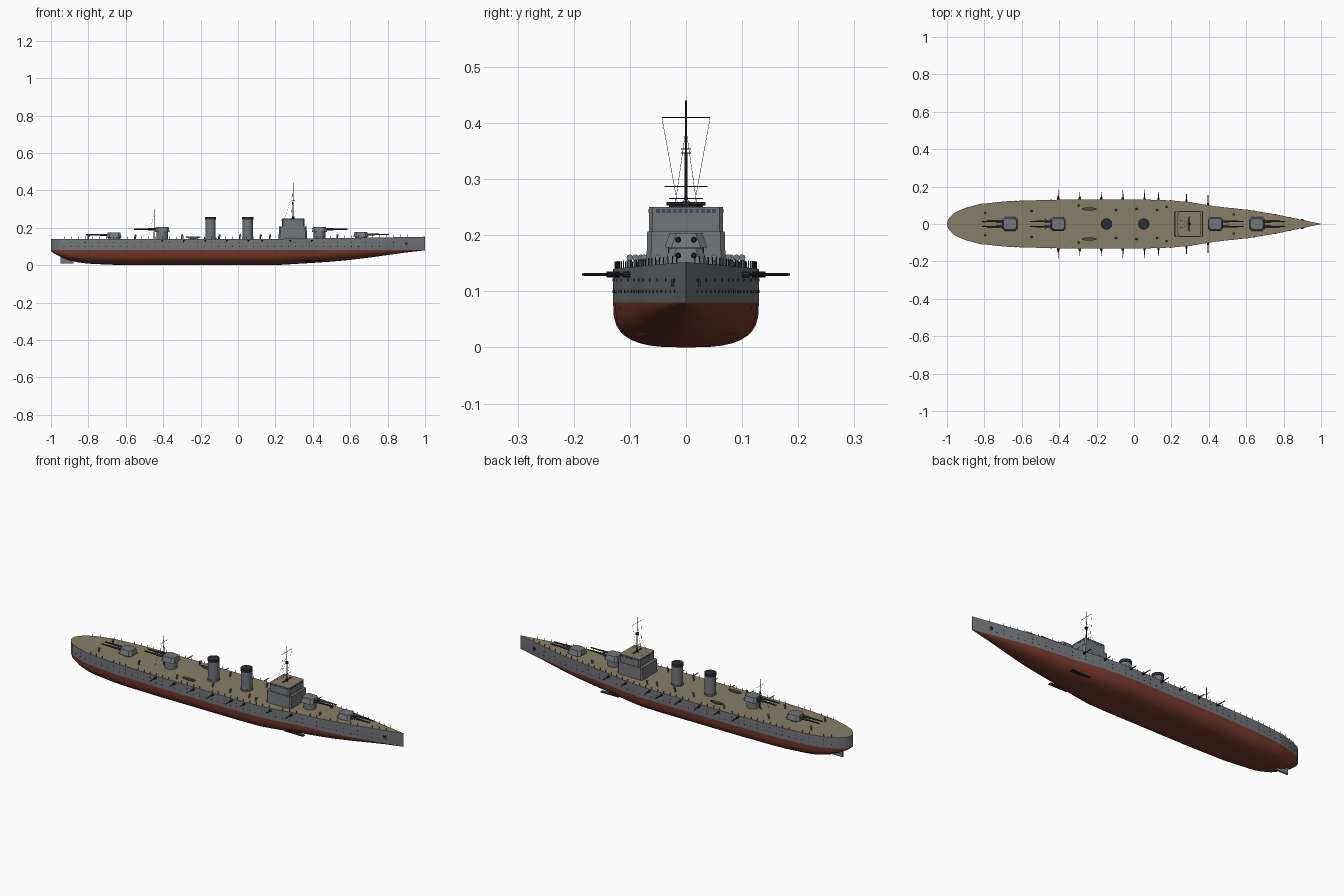
import bpy, bmesh, math
from mathutils import Vector, Matrix

if "Cube" in bpy.data.objects:
    bpy.data.objects.remove(bpy.data.objects["Cube"])


def mat(name, r, g, b):
    m = bpy.data.materials.new(name)
    m.diffuse_color = (r, g, b, 1)
    m.use_nodes = True
    m.node_tree.nodes["Principled BSDF"].inputs["Base Color"].default_value = m.diffuse_color
    return m


GREY = mat("naval_grey", 0.17, 0.18, 0.195)
RED = mat("antifouling_red", 0.18, 0.042, 0.025)
TAN = mat("deck_tan", 0.25, 0.21, 0.14)
DARK = mat("dark_metal", 0.022, 0.026, 0.03)
GLASS = mat("window_blue", 0.05, 0.08, 0.11)
WOOD = mat("boat_brown", 0.10, 0.075, 0.05)


def finish(bm, name, mats, smooth=None):
    bmesh.ops.recalc_face_normals(bm, faces=bm.faces)
    me = bpy.data.meshes.new(name)
    bm.to_mesh(me)
    bm.free()
    ob = bpy.data.objects.new(name, me)
    bpy.context.collection.objects.link(ob)
    for m in mats:
        me.materials.append(m)
    if smooth:
        bpy.context.view_layer.objects.active = ob
        ob.select_set(True)
        bpy.ops.object.shade_smooth_by_angle(angle=math.radians(smooth))
        ob.select_set(False)
    return ob


def rod(bm, a, b, r1, r2=None, n=8):
    """Cylinder or cone from point a to point b."""
    a, b = Vector(a), Vector(b)
    d = b - a
    m = Matrix.Translation((a + b) / 2) @ d.to_track_quat('Z', 'Y').to_matrix().to_4x4()
    bmesh.ops.create_cone(bm, cap_ends=True, segments=n, radius1=r1,
                          radius2=r1 if r2 is None else r2, depth=d.length, matrix=m)


def box(bm, c, s):
    bmesh.ops.create_cube(bm, size=1, matrix=Matrix.Translation(c) @ Matrix.Diagonal((*s, 1)))


def house(bm, x0, x1, hw, z0, z1, cut, tx=0, ty=0):
    """Block with cut corners, its top drawn in by tx and ty."""
    rings = []
    for z, ix, iy in ((z0, 0, 0), (z1, tx, ty)):
        a, b, w = x0 + ix, x1 - ix, hw - iy
        pts = [(a + cut, -w), (b - cut, -w), (b, -w + cut), (b, w - cut),
               (b - cut, w), (a + cut, w), (a, w - cut), (a, -w + cut)]
        rings.append([bm.verts.new((x, y, z)) for x, y in pts])
    for i in range(8):
        j = (i + 1) % 8
        bm.faces.new((rings[0][i], rings[0][j], rings[1][j], rings[1][i]))
    bm.faces.new(rings[0])
    bm.faces.new(rings[1])


# Hull lines: half beam and keel height along the length
BEAM = [(-1, 0.0), (-.997, .017), (-.985, .036), (-.96, .06), (-.905, .085), (-.826, .107), (-.665, .123),
        (-.4, .13), (.08, .13), (.2, .126), (.297, .117), (.43, .095), (.617, .075), (.75, .053), (.885, .025), (1, .001)]
KEEL = [(-1, .075), (-.98, .06), (-.95, .045), (-.9, .025), (-.85, .014), (-.8, .008), (-.7, .003), (-.6, 0),
        (.2, 0), (.3, .006), (.4, .012), (.5, .019), (.6, .028), (.7, .04), (.8, .054), (.9, .068), (1, .079)]
WL = 0.08


def lerp(tab, x):
    for (a, u), (b, v) in zip(tab, tab[1:]):
        if x <= b:
            return u + (v - u) * max(0, x - a) / (b - a)
    return tab[-1][1]


def half(x):
    return lerp(BEAM, x)


def deck(x):
    return 0.14 + 0.012 * max(0, (x - 0.1) / 0.9) ** 1.3


xs = sorted({p[0] for p in BEAM + KEEL} | {i / 20 for i in range(-19, 20)})
bm = bmesh.new()
rows, K = [], 9
for x in xs:
    w, k = max(half(x), .001), lerp(KEEL, x)
    n = 3 - 1.4 * max(0, (x - .2) / .8)
    side = [(w, deck(x))]
    for i in range(K + 1):
        t = i / K * math.pi / 2
        side.append((w * abs(math.cos(t)) ** (2 / n), WL - (WL - k) * math.sin(t) ** (2 / n)))
    side[-1] = (0, k)
    ring = side + [(-y, z) for y, z in side[-2::-1]]
    rows.append([bm.verts.new((x, y, z)) for y, z in ring])
for a, b in zip(rows, rows[1:]):
    for i in range(len(a)):
        j = (i + 1) % len(a)
        f = bm.faces.new((a[i], a[j], b[j], b[i]))
        # deck on top, grey topsides, red below the waterline
        f.material_index = 2 if j == 0 else (1 if f.calc_center_median().z < WL else 0)
bm.faces.new(rows[0])
bm.faces.new(rows[-1])
finish(bm, "hull", [GREY, RED, TAN], 35)

# Rudder and forward fins
bm = bmesh.new()
box(bm, (-.915, 0, .029), (.07, .008, .038))
finish(bm, "rudder", [GREY])
bm = bmesh.new()
for s in (-1, 1):
    box(bm, (.4, s * .08, .024), (.11, .02, .004))
finish(bm, "hull_fins", [DARK])

# Portholes, anchors and railing posts follow the hull side
holes, rail = bmesh.new(), bmesh.new()
for s in (-1, 1):
    for i in range(50):
        x = -.93 + i * .0375
        slope = (half(x + .01) - half(x - .01)) / .02
        nrm = Vector((-slope, s, 0)).normalized()
        p = Vector((x, s * half(x), 0))
        for z in ((.1, .12) if i % 2 else (.1,)):
            c = p + Vector((0, 0, z))
            rod(holes, c - nrm * .002, c + nrm * .001, .0028)
        y = s * max(0, half(x) - .004)
        rod(rail, (x, y, deck(x)), (x, y, deck(x) + .013), .0011, n=5)
    box(holes, (.9, s * .024, .115), (.012, .006, .012))
finish(holes, "portholes_and_anchors", [DARK])
finish(rail, "railing_posts", [DARK])

# Casemate guns along both sides
bm = bmesh.new()
for x, tip in ((-.405, .185), (-.29, .17), (-.175, .17), (-.06, .185), (.055, .185), (.13, .17), (.28, .16), (.395, .155)):
    for s in (-1, 1):
        y = half(x)
        rod(bm, (x, s * (y - .01), .13), (x, s * (y + .012), .13), .0055)
        rod(bm, (x, s * y, .13), (x, s * tip, .13), .003, .0022)
finish(bm, "casemate_guns", [DARK], 40)

# Main gun turrets: (centre x, facing, base z)
for name, cx, d, z in (("turret_bow", .657, 1, .15), ("turret_fore", .435, 1, .178),
                       ("turret_aft", -.405, -1, .178), ("turret_stern", -.663, -1, .148)):
    bm = bmesh.new()
    rod(bm, (cx, 0, .135), (cx, 0, z), .032, n=24)
    house(bm, cx - .04, cx + .04, .038, z, z + .026, .012, .006, .009)
    finish(bm, name, [GREY], 25)
    bm = bmesh.new()
    for s in (-1, 1):
        y = s * .014
        rod(bm, (cx + d * .025, y, z + .014), (cx + d * .075, y, z + .014), .0055, n=10)
        rod(bm, (cx + d * .07, y, z + .014), (cx + d * .15, y, z + .014), .0042, .0032, n=10)
    finish(bm, name + "_barrels", [DARK], 40)

# Funnels with dark caps and a base collar
for name, x in (("funnel_fore", .052), ("funnel_aft", -.147)):
    bm = bmesh.new()
    rod(bm, (x, 0, .135), (x, 0, .245), .028, n=32)
    rod(bm, (x, 0, .135), (x, 0, .148), .031, n=32)
    finish(bm, name, [GREY], 40)
    bm = bmesh.new()
    rod(bm, (x, 0, .243), (x, 0, .258), .030, n=32)
    finish(bm, name + "_cap", [DARK], 40)

# Bridge in two tiers, tan on the roofs
bm = bmesh.new()
house(bm, .217, .369, .071, .135, .207, .008, .002, .002)
house(bm, .234, .355, .066, .207, .25, .006)
bm.normal_update()
for f in bm.faces:
    if abs(f.normal.z) > .9 and f.calc_center_median().z > .2:
        f.material_index = 1
finish(bm, "bridge", [GREY, TAN])
bm = bmesh.new()
for i in range(11):
    y = -.05 + i * .01
    for x in (.234, .355):
        box(bm, (x, y, .243), (.002, .007, .007))
    for s in (-1, 1):
        box(bm, (.245 + i * .01, s * .066, .243), (.007, .002, .007))
finish(bm, "bridge_windows", [GLASS])
bm = bmesh.new()
rod(bm, (.295, -.035, .256), (.295, .035, .256), .003)
rod(bm, (.295, 0, .25), (.295, 0, .26), .007)
finish(bm, "rangefinder", [DARK], 40)

# Masts with yards, lookout rings and rigging
bm = bmesh.new()
rod(bm, (.295, 0, .25), (.295, 0, .44), .003, .0015)
for z, w in ((.41, .043), (.287, .038)):
    rod(bm, (.295, -w, z), (.295, w, z), .0009, n=5)
for z in (.346, .353):
    rod(bm, (.295, 0, z), (.295, 0, z + .0015), .009, n=12)
for s in (-1, 1):
    rod(bm, (.295, s * .043, .41), (.285, s * .014, .25), .0004, n=4)
    rod(bm, (.295, 0, .39), (.25, s * .02, .25), .0004, n=4)
finish(bm, "fore_mast", [DARK], 40)
bm = bmesh.new()
rod(bm, (-.448, 0, .138), (-.448, 0, .3), .0028, .0014)
rod(bm, (-.448, -.03, .265), (-.448, .03, .265), .0009, n=5)
for s in (-1, 1):
    rod(bm, (-.448, 0, .28), (-.48, s * .03, .14), .0004, n=4)
finish(bm, "aft_mast", [DARK], 40)

# Lifeboats
for name, s in (("lifeboat_port", 1), ("lifeboat_starboard", -1)):
    bm = bmesh.new()
    bmesh.ops.create_uvsphere(bm, u_segments=20, v_segments=10, radius=1,
                              matrix=Matrix.Translation((-.24, s * .08, .152)) @ Matrix.Diagonal((.04, .009, .012, 1)))
    bmesh.ops.bisect_plane(bm, geom=bm.verts[:] + bm.edges[:] + bm.faces[:], plane_co=(0, 0, .152),
                           plane_no=(0, 0, 1), clear_outer=True)
    bmesh.ops.holes_fill(bm, edges=bm.edges)
    bm.normal_update()
    for f in bm.faces:
        f.material_index = 1 if f.calc_center_median().z > .1515 else 0
    finish(bm, name, [GREY, WOOD], 40)

# Deck ventilators and bollards
bm = bmesh.new()
for x, y in ((-.55, .07), (-.3, .1), (-.1, .075), (.01, .08), (.12, .075), (.17, .09), (.53, .05), (-.8, .06)):
    for s in (-1, 1):
        rod(bm, (x, s * y, .138), (x, s * y, .158), .004)
        rod(bm, (x - .002, s * y, .158), (x + .007, s * y, .16), .0045, .006)
finish(bm, "ventilators", [GREY], 40)
